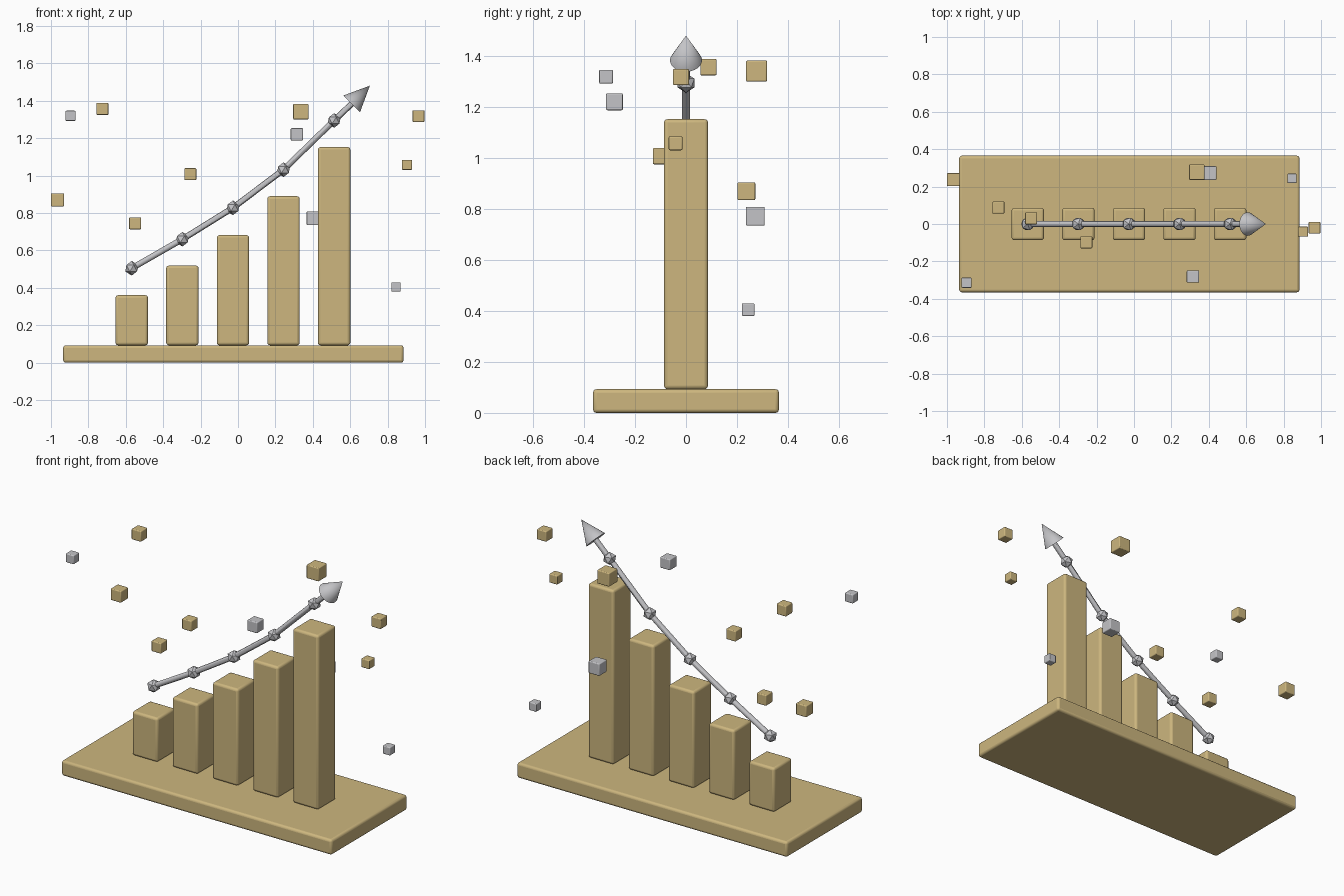
import bpy
from mathutils import Vector

if "Cube" in bpy.data.objects:
    bpy.data.objects.remove(bpy.data.objects["Cube"], do_unlink=True)


def make_material(name, rgb):
    mat = bpy.data.materials.new(name)
    mat.use_nodes = True
    mat.diffuse_color = (*rgb, 1)
    mat.node_tree.nodes["Principled BSDF"].inputs["Base Color"].default_value = (*rgb, 1)
    return mat


gold = make_material("gold", (0.61, 0.47, 0.21))
silver = make_material("silver", (0.55, 0.55, 0.57))


def finish(name, mat):
    ob = bpy.context.object
    ob.name = name
    ob.data.materials.append(mat)
    return ob


def block(name, centre, size, mat, bevel):
    """Box with softly rounded edges."""
    bpy.ops.mesh.primitive_cube_add(size=1, location=centre)
    ob = finish(name, mat)
    ob.scale = size
    bpy.ops.object.transform_apply(location=False, rotation=False, scale=True)
    mod = ob.modifiers.new("rounded edges", "BEVEL")
    mod.width = bevel
    mod.segments = 3
    bpy.ops.object.shade_smooth_by_angle()


def tapered(name, start, end, r1, r2, sides):
    """Cylinder or cone between two points."""
    axis = end - start
    bpy.ops.mesh.primitive_cone_add(
        vertices=sides, radius1=r1, radius2=r2, depth=axis.length,
        location=(start + end) / 2, rotation=axis.to_track_quat("Z", "Y").to_euler())
    finish(name, silver)
    bpy.ops.object.shade_smooth_by_angle()


# Base plate
base_top = 0.093
block("base_plate", (-0.025, 0, base_top / 2), (1.82, 0.73, base_top), gold, 0.014)

# Rising bars and the trend points above them
bar_tops = [0.361, 0.519, 0.682, 0.89, 1.153]
point_heights = [0.505, 0.66, 0.828, 1.032, 1.295]
points = []
for i, (top, height) in enumerate(zip(bar_tops, point_heights)):
    x = -0.568 + 0.2705 * i
    block(f"bar_{i + 1}", (x, 0, (top + base_top) / 2),
          (0.173, 0.173, top - base_top), gold, 0.014)
    points.append(Vector((x, 0, height)))
    bpy.ops.mesh.primitive_ico_sphere_add(subdivisions=1, radius=0.039, location=points[-1])
    finish(f"trend_point_{i + 1}", silver)

# Trend line and arrow head
neck = Vector((0.608, 0, 1.384))
tip = Vector((0.705, 0, 1.481))
path = points + [neck]
for i, (a, b) in enumerate(zip(path, path[1:])):
    tapered(f"trend_rod_{i + 1}", a, b, 0.016, 0.016, 12)
tapered("arrow_head", neck, tip, 0.063, 0, 24)

# Floating cubes: x, y, z, edge length
gold_cubes = [
    (-0.965, 0.237, 0.87, 0.07), (-0.725, 0.088, 1.357, 0.064),
    (-0.55, 0.03, 0.745, 0.064), (-0.255, -0.098, 1.008, 0.064),
    (0.336, 0.277, 1.342, 0.082), (0.904, -0.041, 1.058, 0.054),
    (0.965, -0.02, 1.318, 0.063),
]
silver_cubes = [
    (-0.895, -0.314, 1.32, 0.054), (0.315, -0.281, 1.221, 0.066),
    (0.404, 0.272, 0.772, 0.074), (0.845, 0.244, 0.405, 0.05),
]
for label, mat, cubes in (("gold", gold, gold_cubes), ("silver", silver, silver_cubes)):
    for i, (x, y, z, edge) in enumerate(cubes):
        block(f"floating_{label}_cube_{i + 1}", (x, y, z), (edge,) * 3, mat, 0.005)
